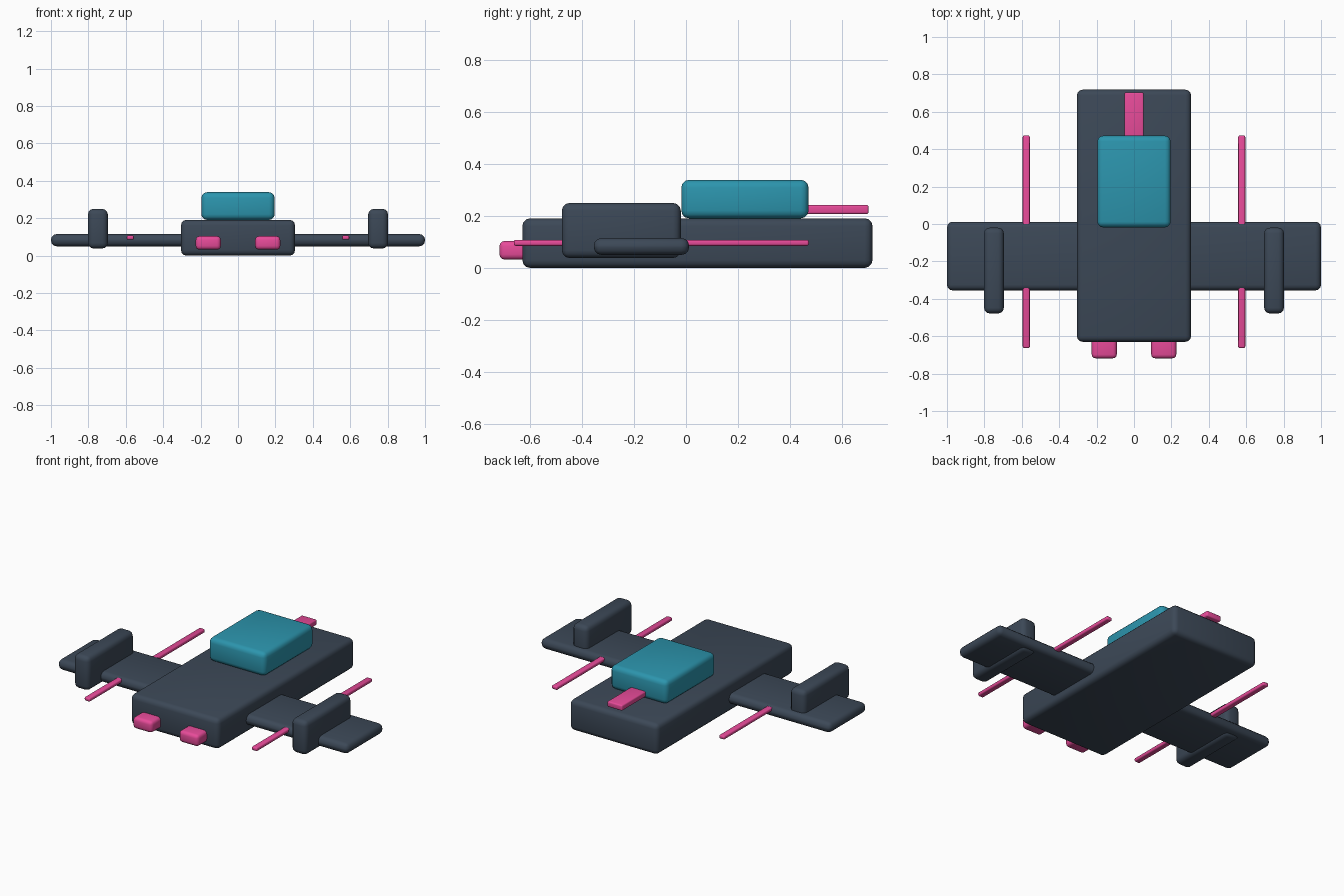
import bpy

if "Cube" in bpy.data.objects:
    bpy.data.objects.remove(bpy.data.objects["Cube"])


def material(name, color):
    m = bpy.data.materials.new(name)
    m.diffuse_color = color
    m.use_nodes = True
    m.node_tree.nodes["Principled BSDF"].inputs["Base Color"].default_value = m.diffuse_color
    return m


SLATE = material("slate", (0.045, 0.065, 0.095, 1))
TEAL = material("teal", (0.025, 0.30, 0.42, 1))
PINK = material("pink", (0.80, 0.07, 0.32, 1))


def block(name, xs, ys, zs, bevel, mat):
    """Rounded box given by its extents on each axis."""
    lo, hi = zip(xs, ys, zs)
    center = [(a + b) / 2 for a, b in zip(lo, hi)]
    bpy.ops.mesh.primitive_cube_add(size=1, location=center)
    ob = bpy.context.object
    ob.name = name
    ob.scale = [b - a for a, b in zip(lo, hi)]
    bpy.ops.object.transform_apply(location=False, rotation=False, scale=True)
    ob.data.materials.append(mat)
    mod = ob.modifiers.new("rounding", "BEVEL")
    mod.width = bevel
    mod.segments = 3
    bpy.ops.object.modifier_apply(modifier=mod.name)
    bpy.ops.object.shade_smooth_by_angle()
    return ob


def pair(name, xs, ys, zs, bevel, mat):
    """A block on the right and its mirror on the left."""
    block("right_" + name, xs, ys, zs, bevel, mat)
    block("left_" + name, (-xs[1], -xs[0]), ys, zs, bevel, mat)


# Hull, cockpit and nose strip
block("hull", (-0.305, 0.305), (-0.63, 0.718), (0, 0.191), 0.03, SLATE)
block("canopy", (-0.196, 0.196), (-0.018, 0.472), (0.191, 0.339), 0.03, TEAL)
block("nose_strip", (-0.052, 0.052), (0.42, 0.703), (0.207, 0.242), 0.008, PINK)

# Wing slab running through the hull
block("wing", (-1, 1), (-0.355, 0.012), (0.05, 0.115), 0.03, SLATE)

# Fins, guns and exhausts on both sides
pair("fin", (0.696, 0.802), (-0.478, -0.02), (0.038, 0.25), 0.03, SLATE)
pair("gun", (0.557, 0.595), (-0.663, 0.473), (0.085, 0.108), 0.008, PINK)
pair("exhaust", (0.092, 0.226), (-0.718, -0.56), (0.032, 0.104), 0.02, PINK)
